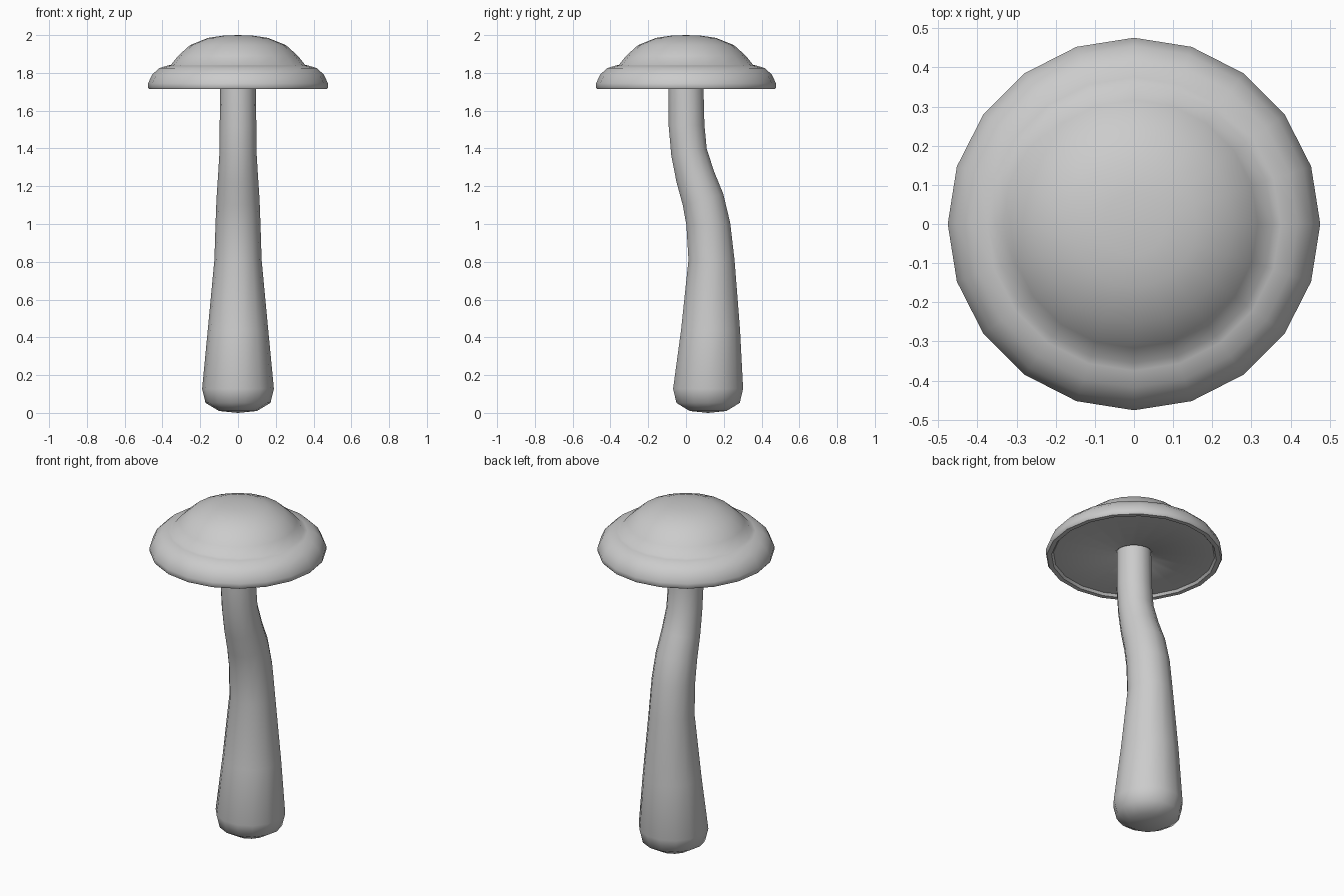
import bpy, bmesh, math
from mathutils import Vector

if "Cube" in bpy.data.objects:
    bpy.data.objects.remove(bpy.data.objects["Cube"])


def loft(name, rings, sides, cap_start=None, cap_end=None):
    """Skin rings given as (centre y, centre z, radius, tilt about x)."""
    bm = bmesh.new()
    loops = []
    for cy, cz, r, tilt in rings:
        loop = []
        for i in range(sides):
            a = 2 * math.pi * i / sides
            s = r * math.sin(a)
            loop.append(bm.verts.new((r * math.cos(a),
                                      cy + s * math.cos(tilt),
                                      cz + s * math.sin(tilt))))
        loops.append(loop)
    for lo, hi in zip(loops, loops[1:]):
        for i in range(sides):
            j = (i + 1) % sides
            bm.faces.new((lo[i], lo[j], hi[j], hi[i]))
    for tip, loop in ((cap_start, loops[0]), (cap_end, loops[-1])):
        if tip:
            v = bm.verts.new(Vector(tip))
            for i in range(sides):
                bm.faces.new((loop[i], loop[(i + 1) % sides], v))
    bmesh.ops.recalc_face_normals(bm, faces=bm.faces)
    mesh = bpy.data.meshes.new(name)
    bm.to_mesh(mesh)
    bm.free()
    obj = bpy.data.objects.new(name, mesh)
    bpy.context.collection.objects.link(obj)
    bpy.context.view_layer.objects.active = obj
    obj.select_set(True)
    bpy.ops.object.shade_smooth_by_angle(angle=math.radians(50))
    obj.select_set(False)
    return obj


# Cap: underside with a thin lip, rolled brim, crease and dome
cap_profile = [(0.09, 1.745), (0.108, 1.728), (0.435, 1.728), (0.445, 1.714),
               (0.470, 1.714), (0.476, 1.722), (0.476, 1.745), (0.455, 1.79),
               (0.418, 1.825), (0.375, 1.838), (0.355, 1.843), (0.317, 1.89),
               (0.254, 1.947), (0.16, 1.985), (0.08, 1.997)]
loft("cap", [(0, z, r, 0) for r, z in cap_profile], 20,
     cap_start=(0, 0, 1.75), cap_end=(0, 0, 2.0))

# Stalk: rounded foot, tapering body and an S-bend up to the cap
stalk_rings = [(0.117, 0.01, 0.10, 0), (0.117, 0.053, 0.172, 0),
               (0.117, 0.128, 0.19, 0), (0.130, 0.44, 0.16, 0),
               (0.135, 0.81, 0.125, 0), (0.118, 1.00, 0.119, 0.06),
               (0.090, 1.13, 0.114, 0.27), (0.049, 1.25, 0.106, 0.29),
               (0.016, 1.38, 0.098, 0.2), (0.003, 1.52, 0.097, 0.06),
               (0.0, 1.75, 0.094, 0)]
loft("stalk", stalk_rings, 14,
     cap_start=(0, 0.117, 0.0), cap_end=(0, 0, 1.755))
